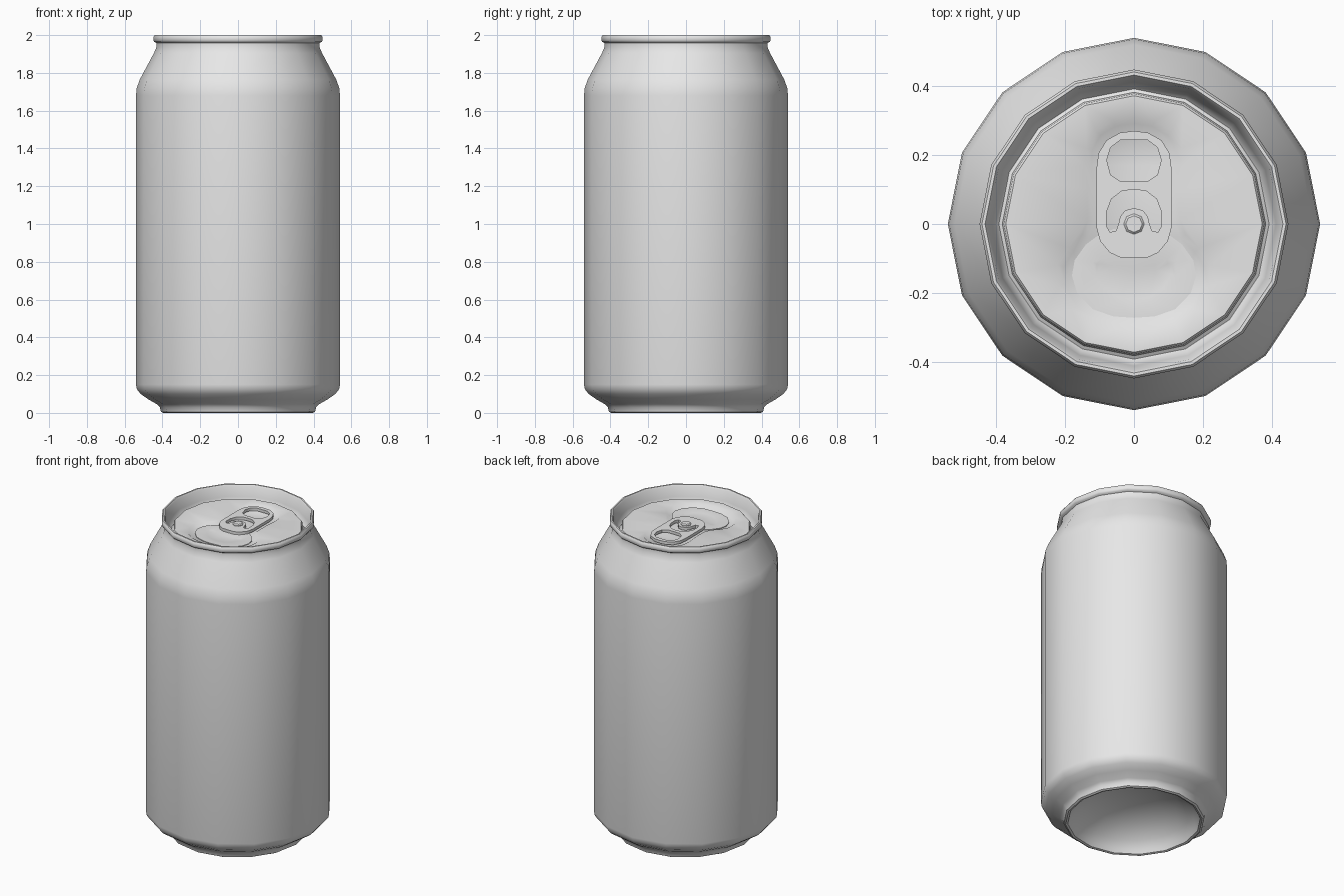
import bpy, bmesh, math
from mathutils import Vector

if "Cube" in bpy.data.objects:
    bpy.data.objects.remove(bpy.data.objects["Cube"])

metal = bpy.data.materials.new("aluminium_grey")
metal.diffuse_color = (0.8, 0.8, 0.8, 1)
metal.use_nodes = True
metal.node_tree.nodes["Principled BSDF"].inputs["Base Color"].default_value = metal.diffuse_color


def finish(name, bm, angle=40):
    me = bpy.data.meshes.new(name)
    bm.to_mesh(me)
    bm.free()
    me.materials.append(metal)
    ob = bpy.data.objects.new(name, me)
    bpy.context.collection.objects.link(ob)
    bpy.ops.object.select_all(action='DESELECT')
    ob.select_set(True)
    bpy.context.view_layer.objects.active = ob
    bpy.ops.object.shade_smooth_by_angle(angle=math.radians(angle))
    return ob


def lathe(name, profile, sides):
    bm = bmesh.new()
    vs = [bm.verts.new((r, 0, z)) for r, z in profile]
    es = [bm.edges.new(p) for p in zip(vs, vs[1:])]
    bmesh.ops.spin(bm, geom=vs + es, axis=(0, 0, 1), cent=(0, 0, 0),
                   angle=2 * math.pi, steps=sides, use_duplicate=False)
    bmesh.ops.remove_doubles(bm, verts=bm.verts, dist=0.0005)
    bmesh.ops.recalc_face_normals(bm, faces=bm.faces)
    return finish(name, bm)


def mirrored(half):
    # half outline runs from the top centre down the right side to the bottom centre
    return half + [(-x, y) for x, y in half[-2:0:-1]]


def inset(pts, d):
    # clockwise outline moved inwards by d
    out = []
    for i, p in enumerate(pts):
        a, b = Vector(pts[i - 1]), Vector(pts[(i + 1) % len(pts)])
        t = (b - a).normalized()
        out.append((p[0] + t.y * d, p[1] - t.x * d))
    return out


def loop(bm, pts, z):
    vs = [bm.verts.new((x, y, z)) for x, y in pts]
    return [bm.edges.new((vs[i - 1], vs[i])) for i in range(len(vs))]


def fill(bm, *loops):
    res = bmesh.ops.triangle_fill(bm, use_beauty=True, normal=(0, 0, 1),
                                  edges=[e for l in loops for e in l])
    return [g for g in res["geom"] if isinstance(g, bmesh.types.BMFace)]


def face_up(bm):
    for f in bm.faces:
        f.normal_update()
        if f.normal.z < 0:
            f.normal_flip()


def stepped_sheet(name, outer, hole, z, drop, d):
    # flat sheet with a pressed-in region
    bm = bmesh.new()
    a, b, c = loop(bm, outer, z), loop(bm, hole, z), loop(bm, inset(hole, d), z - drop)
    fill(bm, a, b)
    bmesh.ops.bridge_loops(bm, edges=b + c)
    fill(bm, c)
    face_up(bm)
    return bm


# can body: domed base, wall, neck, rim and countersink
lathe("can_body", [
    (0, .175), (.13, .165), (.25, .13), (.34, .07), (.372, .03), (.385, .004), (.397, 0),
    (.408, .006), (.414, .03), (.43, .046), (.475, .072), (.515, .10), (.535, .125),
    (.54, .15), (.54, 1.68), (.536, 1.72), (.52, 1.765), (.445, 1.905), (.432, 1.935),
    (.432, 1.958), (.443, 1.964), (.448, 1.972), (.448, 1.99), (.441, 2.0), (.432, 2.0),
    (.425, 1.99), (.412, 1.93), (.402, 1.90), (.392, 1.89), (.382, 1.896),
    (.378, 1.928), (.372, 1.935)], 16)

# lid panel with the keyhole-shaped recess
ring = [(.372 * math.sin(i * math.pi / 8), .372 * math.cos(i * math.pi / 8)) for i in range(16)]
recess = mirrored([(0, .31), (.06, .30), (.11, .27), (.138, .22), (.142, .17), (.135, .10),
                   (.135, .01), (.15, -.03), (.19, -.07), (.22, -.12), (.217, -.18),
                   (.18, -.25), (.12, -.29), (.06, -.305), (0, -.31)])
finish("lid_panel", stepped_sheet("lid_panel", ring, recess, 1.935, .014, .018), 60)

# scored mouth flap with its kidney-shaped dent
flap = mirrored([(0, -.01), (.06, -.015), (.10, -.03), (.14, -.06), (.172, -.105), (.18, -.15),
                 (.165, -.20), (.12, -.247), (.06, -.268), (0, -.272)])
dent = mirrored([(0, -.125), (.06, -.12), (.095, -.102), (.12, -.11), (.122, -.15),
                 (.095, -.195), (.05, -.225), (0, -.232)])
bm = stepped_sheet("mouth_flap", flap, dent, 1.925, .003, .014)
border = [e for e in bm.edges if e.is_boundary]
skirt = bmesh.ops.extrude_edge_only(bm, edges=border)["geom"]
for v in skirt:
    if isinstance(v, bmesh.types.BMVert):
        v.co.z = 1.920
bmesh.ops.recalc_face_normals(bm, faces=bm.faces)
finish("mouth_flap", bm, 50)

# pull tab with a finger hole and a C-shaped slot
tab = mirrored([(0, .27), (.04, .265), (.08, .243), (.103, .205), (.109, .16), (.109, -.01),
                (.098, -.05), (.07, -.083), (.04, -.097), (0, -.098)])
finger = mirrored([(0, .243), (.04, .243), (.068, .222), (.079, .185), (.068, .143),
                   (.04, .124), (0, .124)])
slot = mirrored([(0, .10), (.035, .096), (.065, .073), (.08, .035), (.08, -.005), (.07, -.024),
                 (.052, -.02), (.045, 0), (.04, .022), (.025, .04), (0, .046)])
bm = bmesh.new()
top = fill(bm, *[loop(bm, o, 1.944) for o in (tab, finger, slot)])
low = bmesh.ops.extrude_face_region(bm, geom=top, use_keep_orig=True)["geom"]
bmesh.ops.translate(bm, vec=(0, 0, -.018),
                    verts=[g for g in low if isinstance(g, bmesh.types.BMVert)])
bmesh.ops.recalc_face_normals(bm, faces=bm.faces)
finish("pull_tab", bm)

# rivet
lathe("rivet", [(.036, 1.92), (.03, 1.93), (.03, 1.948), (.024, 1.954), (0, 1.954)], 8)
